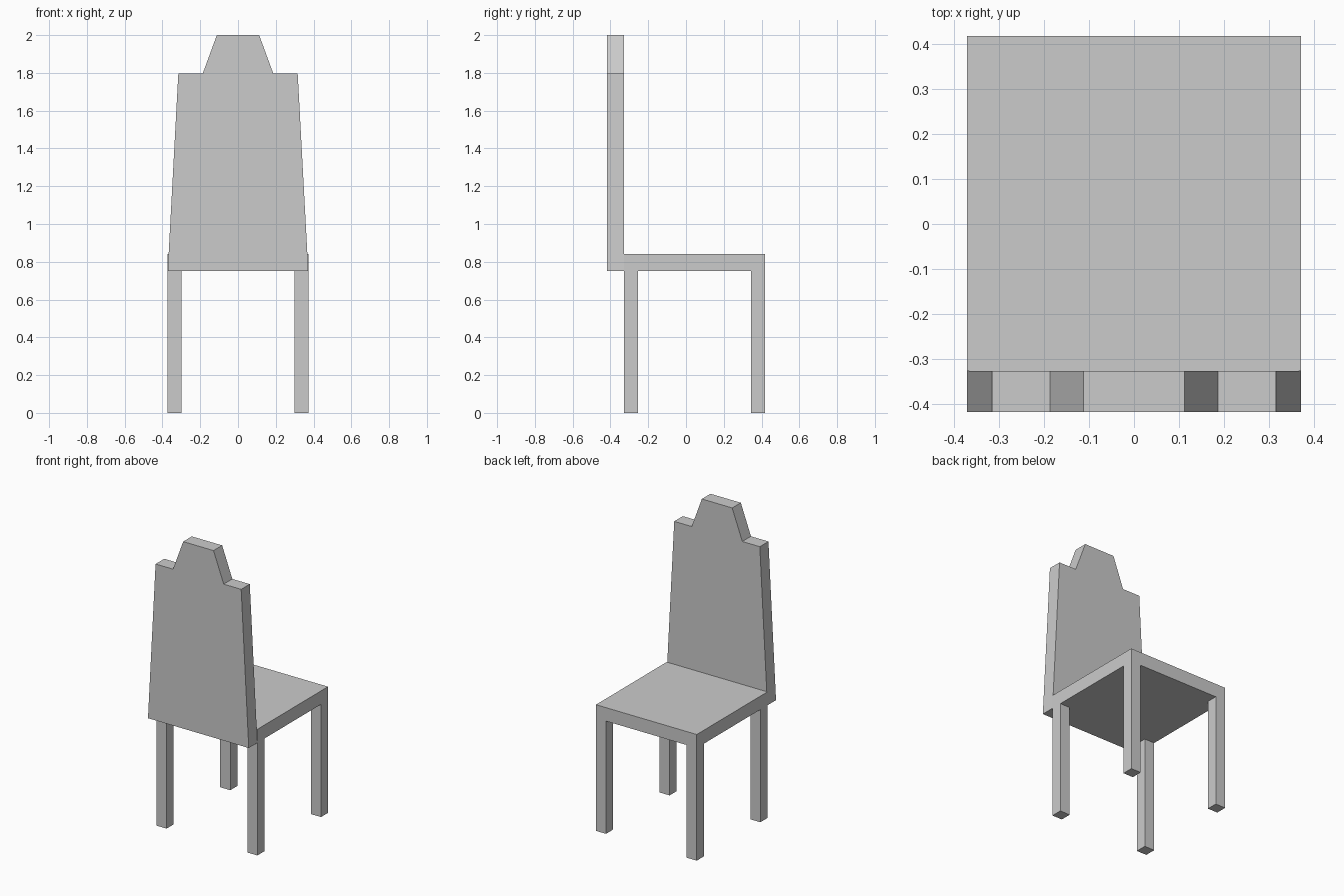
import bpy
import bmesh

cube = bpy.data.objects.get("Cube")
if cube:
    bpy.data.objects.remove(cube, do_unlink=True)

# Single plain grey finish
GREY = (0.6, 0.6, 0.6, 1.0)
grey = bpy.data.materials.new("plain_grey")
grey.use_nodes = True
grey.diffuse_color = GREY
grey.node_tree.nodes["Principled BSDF"].inputs["Base Color"].default_value = GREY


def slab(name, outline, y0, y1):
    """Extrude an outline in the x-z plane from y0 to y1."""
    bm = bmesh.new()
    face = bm.faces.new([bm.verts.new((x, y0, z)) for x, z in outline])
    extruded = bmesh.ops.extrude_face_region(bm, geom=[face])["geom"]
    moved = [v for v in extruded if isinstance(v, bmesh.types.BMVert)]
    bmesh.ops.translate(bm, verts=moved, vec=(0, y1 - y0, 0))
    bmesh.ops.recalc_face_normals(bm, faces=bm.faces)
    mesh = bpy.data.meshes.new(name)
    bm.to_mesh(mesh)
    bm.free()
    mesh.materials.append(grey)
    obj = bpy.data.objects.new(name, mesh)
    bpy.context.collection.objects.link(obj)
    return obj


def box(name, x0, x1, y0, y1, z0, z1):
    return slab(name, [(x0, z0), (x1, z0), (x1, z1), (x0, z1)], y0, y1)


HALF_WIDTH = 0.372
BACK_Y, JOIN_Y, FAR_Y = -0.418, -0.327, 0.418
SEAT_BOTTOM, SEAT_TOP = 0.752, 0.842
LEG = 0.074

# Seat panel, butted against the backrest
box("seat", -HALF_WIDTH, HALF_WIDTH, JOIN_Y, FAR_Y, SEAT_BOTTOM, SEAT_TOP)

# Tapered backrest with a raised crest, mirrored from one half
half = [(HALF_WIDTH, SEAT_BOTTOM), (0.316, 1.796), (0.187, 1.796), (0.112, 2.0)]
slab("backrest", half + [(-x, z) for x, z in reversed(half)], BACK_Y, JOIN_Y)

# Four square legs under the seat corners
for row, y in (("backrest_side", JOIN_Y), ("open_side", FAR_Y - LEG)):
    for side, x in (("right", -HALF_WIDTH), ("left", HALF_WIDTH - LEG)):
        box(f"leg_{row}_{side}", x, x + LEG, y, y + LEG, 0, SEAT_BOTTOM)
